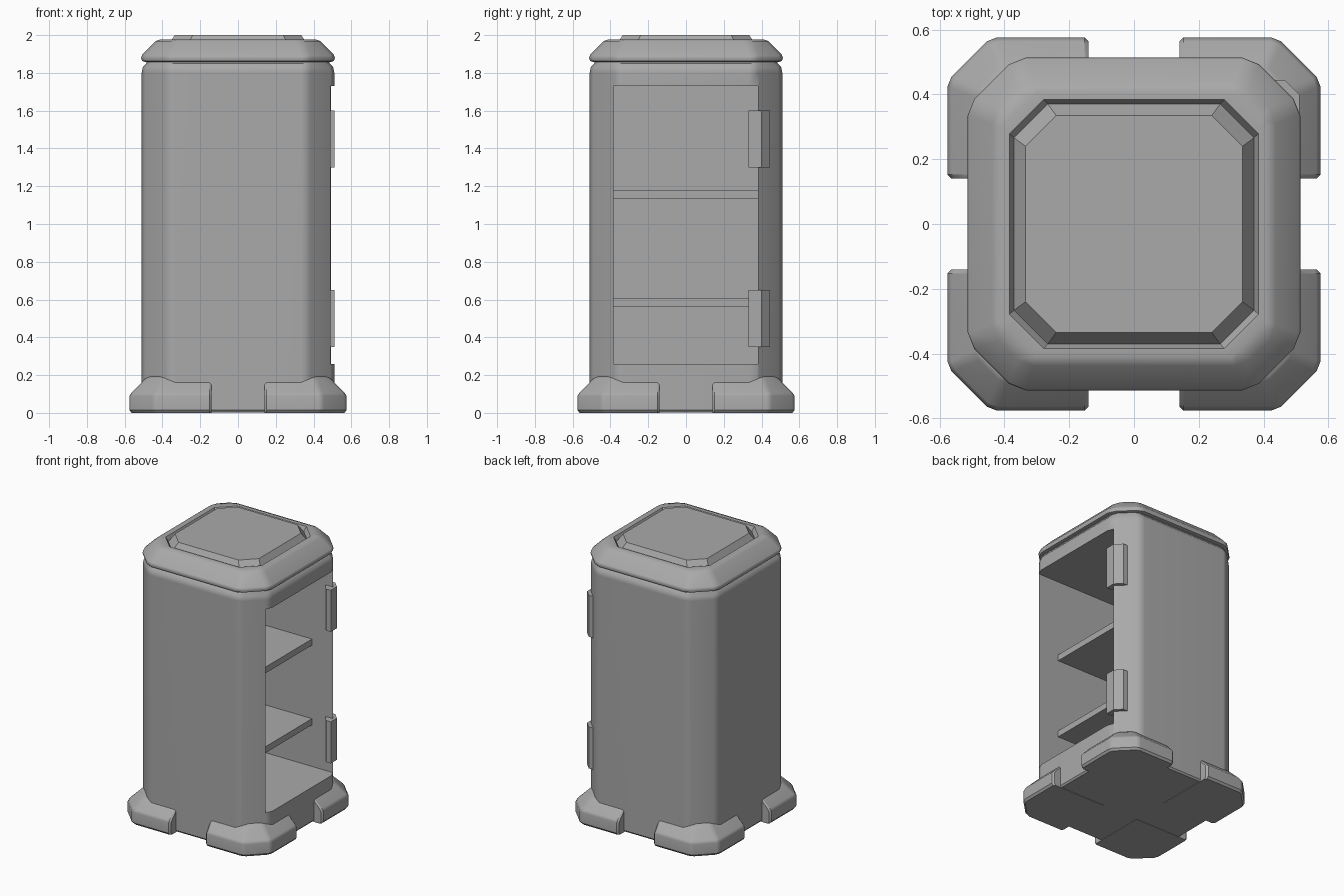
import bpy, bmesh, math

if "Cube" in bpy.data.objects:
    bpy.data.objects.remove(bpy.data.objects["Cube"], do_unlink=True)

grey = bpy.data.materials.new("plain_grey")
grey.use_nodes = True
COLOUR = (0.4, 0.4, 0.4, 1)
grey.diffuse_color = COLOUR
grey.node_tree.nodes["Principled BSDF"].inputs["Base Color"].default_value = COLOUR


def loft(name, rings):
    """Closed solid skinned through rings of matching points."""
    bm = bmesh.new()
    loops = [[bm.verts.new(p) for p in ring] for ring in rings]
    n = len(loops[0])
    for low, high in zip(loops, loops[1:]):
        for i in range(n):
            j = (i + 1) % n
            bm.faces.new((low[i], low[j], high[j], high[i]))
    bm.faces.new(loops[0][::-1])
    bm.faces.new(loops[-1])
    bmesh.ops.recalc_face_normals(bm, faces=bm.faces)
    mesh = bpy.data.meshes.new(name)
    bm.to_mesh(mesh)
    bm.free()
    obj = bpy.data.objects.new(name, mesh)
    obj.data.materials.append(grey)
    bpy.context.collection.objects.link(obj)
    return obj


def box(name, x, y, z):
    return loft(name, [[(x[0], y[0], h), (x[1], y[0], h), (x[1], y[1], h), (x[0], y[1], h)] for h in z])


def corner_square(half, flat, z, run=0.05):
    """Square with softened chamfered corners."""
    drop = 0.02
    corner = [(half, flat), (half - drop, flat + run), (flat + run, half - drop), (flat, half)]
    ring = []
    for k in range(4):
        c, s = round(math.cos(k * math.pi / 2)), round(math.sin(k * math.pi / 2))
        ring += [(x * c - y * s, x * s + y * c, z) for x, y in corner]
    return ring


def smooth(obj):
    bpy.ops.object.select_all(action="DESELECT")
    obj.select_set(True)
    bpy.context.view_layer.objects.active = obj
    bpy.ops.object.shade_smooth_by_angle(angle=math.radians(35))
    weighted = obj.modifiers.new("weighted_normals", "WEIGHTED_NORMAL")
    weighted.keep_sharp = True


# Body with a deep opening on its left side
body = loft("body", [corner_square(h, 0.335, z) for h, z in
                     [(0.5, 0.003), (0.51, 0.015), (0.51, 1.8), (0.504, 1.83), (0.485, 1.85), (0.485, 1.87)]])
cutter = box("opening_cutter", (-0.39, 0.7), (-0.385, 0.38), (0.26, 1.73))
cutter.hide_render = True
cut = body.modifiers.new("opening", "BOOLEAN")
cut.operation = "DIFFERENCE"
cut.solver = "EXACT"
cut.object = cutter
bpy.context.view_layer.objects.active = body
bpy.ops.object.modifier_apply(modifier=cut.name)
bpy.data.objects.remove(cutter, do_unlink=True)
smooth(body)

# Lid with sloped rim, groove and raised centre panel
rim = [(0.49, 1.857), (0.508, 1.863), (0.513, 1.878), (0.508, 1.895), (0.437, 1.968)]
panel = [(0.41, 0.3, 1.978), (0.384, 0.278, 1.978), (0.37, 0.266, 1.945), (0.335, 0.24, 2.0)]
lid = loft("lid", [corner_square(h, 0.335 if h > 0.45 else 0.31, z) for h, z in rim]
           + [corner_square(h, f, z, 0.02) for h, f, z in panel])
smooth(lid)

# Shelves
for name, low, high in (("lower_shelf", 0.56, 0.605), ("upper_shelf", 1.135, 1.18)):
    box(name, (-0.4, 0.325), (-0.395, 0.39), (low, high))

# Hinges wrapped round the back edge of the opening
hinge = [(0.51, 0.33), (0.51, 0.4), (0.465, 0.445), (0.42, 0.445), (0.42, 0.4), (0.47, 0.33)]
for name, low in (("lower_hinge", 0.35), ("upper_hinge", 1.3)):
    loft(name, [[(x, y, z) for x, y in hinge] for z in (low, low + 0.3)])


# Corner feet
def foot_ring(inset, z, sx, sy):
    h, f, end, b = 0.575 - inset, 0.425 - 0.414 * inset, 0.14, 0.012
    side = [(h - b, end), (h, end + b), (h, f), (h - b, f + 0.03)]
    points = [(end, end)] + side + [(y, x) for x, y in reversed(side)]
    return [(x * sx, y * sy, z) for x, y in points]


foot_profile = [(0.012, 0), (0, 0.015), (0, 0.09), (0.012, 0.108), (0.085, 0.182), (0.11, 0.198)]
for sx, x_name in ((1, "left"), (-1, "right")):
    for sy, y_name in ((1, "back"), (-1, "front")):
        smooth(loft(f"{y_name}_{x_name}_foot", [foot_ring(d, z, sx, sy) for d, z in foot_profile]))
